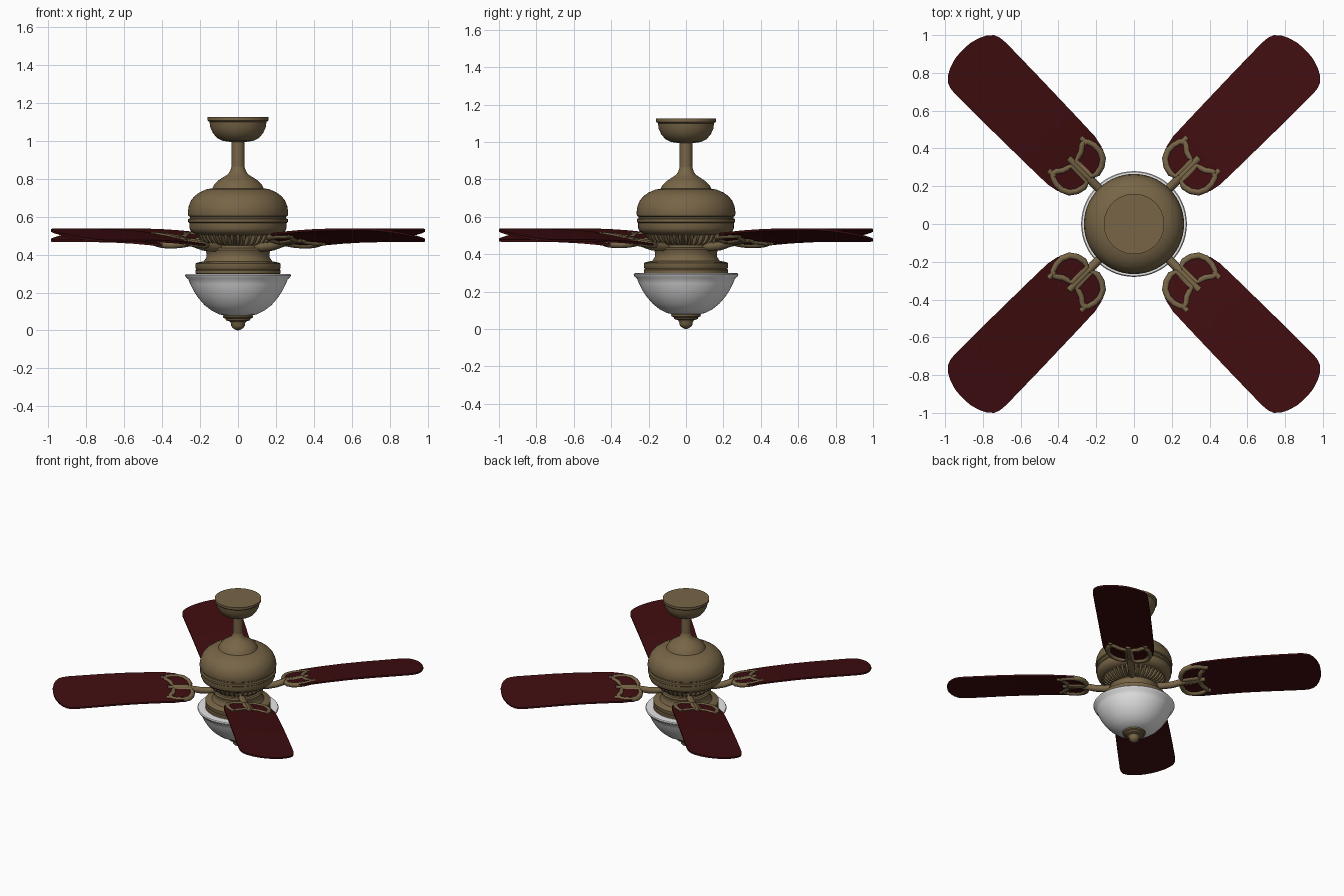
import bpy, bmesh, math
from mathutils import Vector

if "Cube" in bpy.data.objects:
    bpy.data.objects.remove(bpy.data.objects["Cube"])


def material(name, rgb):
    m = bpy.data.materials.new(name)
    m.diffuse_color = (*rgb, 1)
    m.use_nodes = True
    m.node_tree.nodes["Principled BSDF"].inputs["Base Color"].default_value = m.diffuse_color
    return m


BRONZE = material("antique bronze", (0.185, 0.13, 0.062))
WOOD = material("dark red wood", (0.05, 0.004, 0.005))
GLASS = material("white glass", (0.8, 0.8, 0.8))


def finish(name, bm, mat, angle=35):
    bmesh.ops.recalc_face_normals(bm, faces=bm.faces)
    me = bpy.data.meshes.new(name)
    bm.to_mesh(me)
    bm.free()
    ob = bpy.data.objects.new(name, me)
    bpy.context.collection.objects.link(ob)
    me.materials.append(mat)
    bpy.ops.object.select_all(action='DESELECT')
    bpy.context.view_layer.objects.active = ob
    ob.select_set(True)
    bpy.ops.object.shade_smooth_by_angle(angle=math.radians(angle))
    return ob


def lathe(name, profile, mat, seg=56):
    """Turn an (r, z) profile around the z axis and cap both ends."""
    bm = bmesh.new()
    rings = []
    for r, z in profile:
        rings.append([bm.verts.new((r * math.cos(2 * math.pi * i / seg),
                                    r * math.sin(2 * math.pi * i / seg), z))
                      for i in range(seg)])
    for a, b in zip(rings, rings[1:]):
        for i in range(seg):
            j = (i + 1) % seg
            bm.faces.new((a[i], a[j], b[j], b[i]))
    bm.faces.new(rings[0])
    bm.faces.new(rings[-1])
    return finish(name, bm, mat)


# Ceiling canopy and down rod
lathe("canopy", [(0.16, 1.125), (0.16, 1.108), (0.15, 1.10), (0.146, 1.07),
                 (0.132, 1.04), (0.11, 1.015), (0.08, 1.0), (0.03, 0.993)], BRONZE)
lathe("down_rod", [(0.034, 1.0), (0.034, 0.84)], BRONZE, 32)

# Motor housing
lathe("motor_housing", [
    (0.034, 0.865), (0.04, 0.845), (0.052, 0.825), (0.075, 0.81), (0.105, 0.79),
    (0.125, 0.77), (0.135, 0.75), (0.165, 0.745), (0.2, 0.73), (0.228, 0.71),
    (0.248, 0.685), (0.26, 0.655), (0.265, 0.62), (0.262, 0.605), (0.254, 0.60),
    (0.254, 0.592), (0.263, 0.587), (0.263, 0.572), (0.256, 0.567), (0.256, 0.54),
    (0.248, 0.522), (0.225, 0.508), (0.2, 0.502), (0.17, 0.50), (0.11, 0.45),
    (0.11, 0.43)], BRONZE)

# Cooling ribs under the motor
bm = bmesh.new()
N = 40
for i in range(N):
    a = 2 * math.pi * i / N
    d, t = Vector((math.cos(a), math.sin(a), 0)), Vector((-math.sin(a), math.cos(a), 0))
    section = [(0.218, 0.51), (0.205, 0.482), (0.18, 0.458), (0.14, 0.446), (0.10, 0.446), (0.16, 0.51)]
    sides = [[bm.verts.new(d * r + t * s + Vector((0, 0, z))) for r, z in section]
             for s in (-0.007, 0.007)]
    bm.faces.new(sides[0])
    bm.faces.new(sides[1])
    for k in range(6):
        n = (k + 1) % 6
        bm.faces.new((sides[0][k], sides[0][n], sides[1][n], sides[1][k]))
finish("cooling_ribs", bm, BRONZE)
lathe("flywheel", [(0.145, 0.452), (0.15, 0.448), (0.15, 0.436), (0.14, 0.432)], BRONZE)

# Light fitter, glass bowl and finial
lathe("light_fitter", [
    (0.12, 0.438), (0.165, 0.434), (0.172, 0.425), (0.165, 0.405), (0.167, 0.385),
    (0.18, 0.365), (0.215, 0.358), (0.225, 0.352), (0.225, 0.33), (0.22, 0.322),
    (0.225, 0.315), (0.225, 0.30), (0.2, 0.292)], BRONZE)
lathe("glass_bowl", [
    (0.2, 0.295), (0.255, 0.299), (0.275, 0.298), (0.28, 0.291), (0.275, 0.28),
    (0.262, 0.27), (0.252, 0.245), (0.235, 0.21), (0.21, 0.172), (0.178, 0.135),
    (0.14, 0.105), (0.1, 0.085), (0.05, 0.075)], GLASS)
lathe("finial", [
    (0.07, 0.085), (0.08, 0.077), (0.078, 0.068), (0.066, 0.062), (0.062, 0.053),
    (0.042, 0.047), (0.036, 0.036), (0.036, 0.025), (0.028, 0.013), (0.014, 0.004),
    (0.003, 0.0)], BRONZE, 32)


def blade_z(u, v):
    """Height of the pitched blade at radius u and sideways offset v."""
    s = min(1, max(0, (u - 0.33) / 0.6))
    return 0.47 + 0.032 * (2 * s - s * s) - 0.16 * v


def place(u, v, z, a):
    return Vector((u * math.cos(a) - v * math.sin(a),
                   1.014 * (u * math.sin(a) + v * math.cos(a)), z))


def blade(name, a):
    outline = [(0.335, 0.06), (0.345, 0.1), (0.37, 0.138), (0.41, 0.165), (0.47, 0.177),
               (0.6, 0.181), (0.75, 0.184), (0.9, 0.187), (1.05, 0.189), (1.15, 0.19),
               (1.19, 0.186), (1.22, 0.174), (1.245, 0.148), (1.265, 0.11), (1.28, 0.06),
               (1.284, 0.02)]
    bm = bmesh.new()
    cols = 6
    layers = []
    for h in (0.006, -0.006):
        layers.append([[bm.verts.new(place(u, w * (2 * j / cols - 1),
                        blade_z(u, w * (2 * j / cols - 1)) + h, a))
                        for j in range(cols + 1)] for u, w in outline])
    for g in layers:
        for p, q in zip(g, g[1:]):
            for j in range(cols):
                bm.faces.new((p[j], p[j + 1], q[j + 1], q[j]))
    # edge wall joining both layers
    rims = [[r[0] for r in g] + g[-1][1:-1] + [r[-1] for r in reversed(g)] + g[0][-2:0:-1]
            for g in layers]
    n = len(rims[0])
    for i in range(n):
        j = (i + 1) % n
        bm.faces.new((rims[0][i], rims[0][j], rims[1][j], rims[1][i]))
    finish(name, bm, WOOD)


def rod(bm, pts, radius, closed=False, seg=8):
    """Sweep a round section along world points."""
    n = len(pts)
    rings = []
    for i, p in enumerate(pts):
        if closed:
            d = pts[(i + 1) % n] - pts[i - 1]
        else:
            d = pts[min(i + 1, n - 1)] - pts[max(i - 1, 0)]
        side = d.cross(Vector((0, 0, 1))).normalized()
        up = side.cross(d).normalized()
        rings.append([bm.verts.new(p + radius * (side * math.cos(2 * math.pi * k / seg)
                      + up * math.sin(2 * math.pi * k / seg))) for k in range(seg)])
    for i in range(n if closed else n - 1):
        r, s = rings[i], rings[(i + 1) % n]
        for k in range(seg):
            m = (k + 1) % seg
            bm.faces.new((r[k], r[m], s[m], s[k]))
    if not closed:
        bm.faces.new(rings[0])
        bm.faces.new(rings[-1])


def bracket(name, a):
    bm = bmesh.new()
    on = lambda u, v: place(u, v, blade_z(u, v) - 0.003, a)
    # two D-shaped loops clasping the blade root
    loop = [(0.335, 0.015), (0.325, 0.05), (0.335, 0.09), (0.36, 0.125), (0.4, 0.143),
            (0.44, 0.143), (0.475, 0.132), (0.495, 0.118), (0.485, 0.095), (0.465, 0.07),
            (0.455, 0.04), (0.45, 0.015)]
    for s in (1, -1):
        rod(bm, [on(u, v * s) for u, v in loop], 0.018, True)
        rod(bm, [on(0.475, 0.121 * s), on(0.52, 0.121 * s)], 0.017)
    # centre bar and arm to the motor
    rod(bm, [on(0.33, 0), on(0.4, 0), on(0.49, 0)], 0.02)
    rod(bm, [place(u, 0, z, a) for u, z in
             ((0.12, 0.442), (0.2, 0.44), (0.26, 0.445), (0.31, 0.458), (0.35, 0.468))], 0.024)
    finish(name, bm, BRONZE, 50)


# Four blades with their brackets
for i in range(4):
    ang = math.radians(45 + 90 * i)
    blade(f"blade_{i + 1}", ang)
    bracket(f"blade_bracket_{i + 1}", ang)
